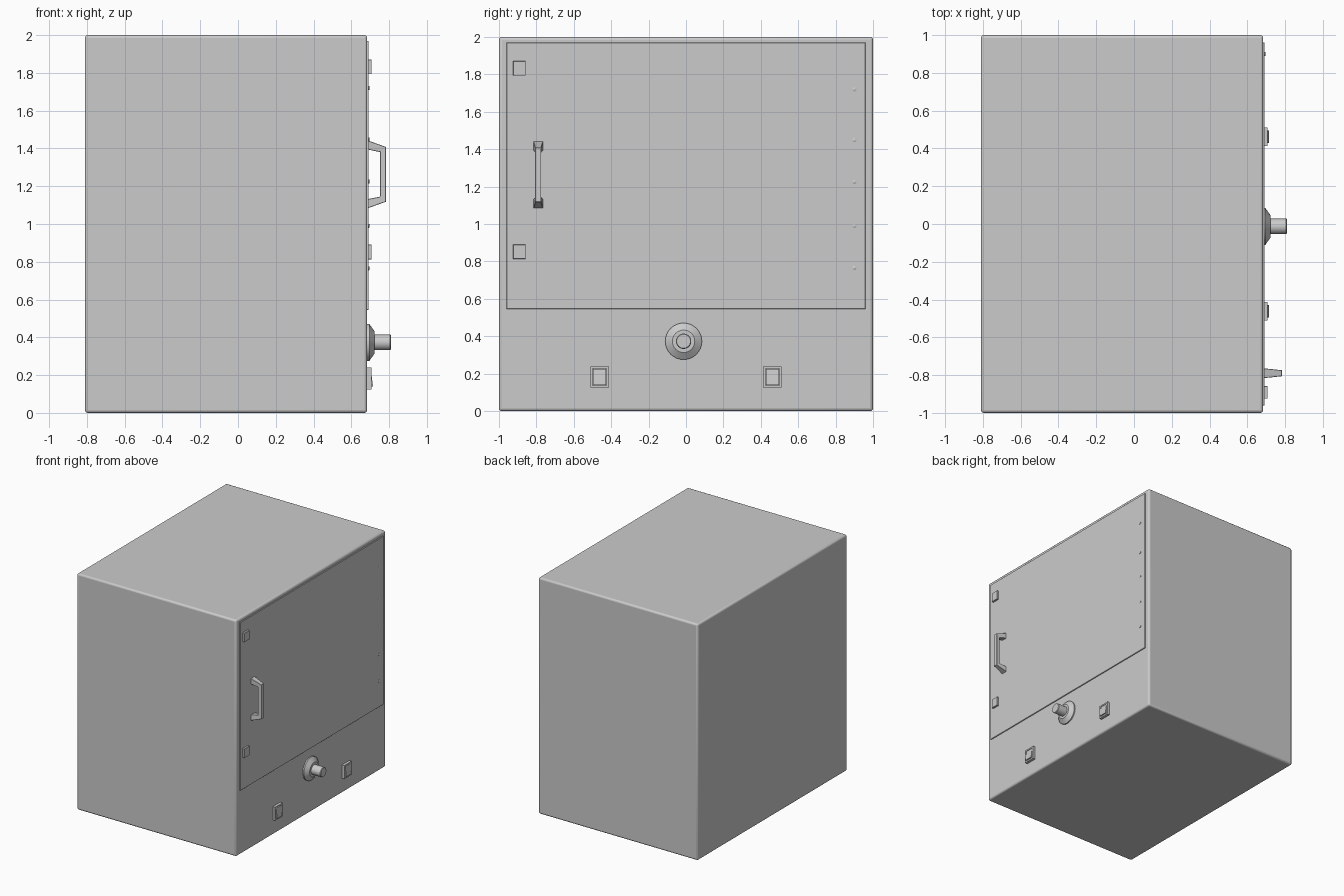
import bpy, bmesh, math
from mathutils import Matrix

if "Cube" in bpy.data.objects:
    bpy.data.objects.remove(bpy.data.objects["Cube"])

FACE = 0.684  # x of the cabinet's front panel


def finish(name, bm, bevel=0.0, segments=2, smooth=False):
    bmesh.ops.recalc_face_normals(bm, faces=bm.faces)
    mesh = bpy.data.meshes.new(name)
    bm.to_mesh(mesh)
    bm.free()
    ob = bpy.data.objects.new(name, mesh)
    bpy.context.collection.objects.link(ob)
    if bevel:
        mod = ob.modifiers.new("bevel", 'BEVEL')
        mod.width, mod.segments = bevel, segments
    if smooth:
        bpy.ops.object.select_all(action='DESELECT')
        ob.select_set(True)
        bpy.context.view_layer.objects.active = ob
        bpy.ops.object.shade_smooth_by_angle(angle=math.radians(35))
    return ob


def box(name, x, y, z, bevel=0.0, segments=2, smooth=False):
    bm = bmesh.new()
    size = [b - a for a, b in (x, y, z)]
    mid = [(a + b) / 2 for a, b in (x, y, z)]
    bmesh.ops.create_cube(bm, size=1, matrix=Matrix.Translation(mid) @ Matrix.Diagonal((*size, 1)))
    return finish(name, bm, bevel, segments, smooth)


def lathe(name, profile, y, z, sides):
    """Spin (x, radius) points about an axis along x."""
    bm = bmesh.new()
    rings = [[bm.verts.new((x, y + r * math.cos(2 * math.pi * i / sides),
                            z + r * math.sin(2 * math.pi * i / sides)))
              for i in range(sides)] for x, r in profile]
    for a, b in zip(rings, rings[1:]):
        for i in range(sides):
            j = (i + 1) % sides
            bm.faces.new((a[i], a[j], b[j], b[i]))
    bm.faces.new(rings[0])
    bm.faces.new(rings[-1])
    return finish(name, bm, smooth=True)


# Cabinet and door panel
box("cabinet", (-0.81, FACE), (-1, 1), (0, 2), 0.015, 3, True)
box("door", (FACE - 0.02, 0.692), (-0.96, 0.96), (0.545, 1.97), 0.002, 1)

# Square latches on the opening side
for z in (0.852, 1.832):
    box("latch", (0.68, 0.708), (-0.925, -0.857), (z - 0.039, z + 0.039), 0.002, 1)

# Door handle: bracket outline, narrower towards the grip
outline = [(0.688, 1.442), (0.784, 1.408), (0.784, 1.118), (0.688, 1.084),
           (0.688, 1.132), (0.752, 1.145), (0.752, 1.381), (0.688, 1.394)]
bm = bmesh.new()
sides = []
for s in (-1, 1):
    sides.append([bm.verts.new((x, -0.79 + s * (0.026 if x < 0.7 else 0.016), z)) for x, z in outline])
n = len(outline)
for i in range(n):
    j = (i + 1) % n
    bm.faces.new((sides[0][i], sides[0][j], sides[1][j], sides[1][i]))
for side in sides:
    for idx in ((0, 1, 6, 7), (1, 2, 5, 6), (2, 3, 4, 5)):
        bm.faces.new([side[k] for k in idx])
finish("door_handle", bm, 0.002, 1)

# Rivets down the hinge side
for z in (0.765, 0.99, 1.225, 1.448, 1.72):
    lathe("rivet", [(0.685, 0.011), (0.694, 0.011), (0.697, 0.006)], 0.9, z, 12)

# Control knob: flared skirt and round grip
lathe("knob", [(0.68, 0.098), (0.695, 0.098), (0.722, 0.06), (0.722, 0.041),
               (0.806, 0.041), (0.81, 0.037)], -0.013, 0.373, 32)

# Rocker switches: bezel frame with a tilted rocker
for y in (-0.462, 0.462):
    bm = bmesh.new()
    loops = [[bm.verts.new((x, y + sy * hy, 0.182 + sz * hz))
              for sy, sz in ((-1, -1), (1, -1), (1, 1), (-1, 1))]
             for x, hy, hz in ((0.68, 0.049, 0.057), (0.706, 0.049, 0.057),
                               (0.706, 0.037, 0.045), (0.69, 0.037, 0.045))]
    for a, b in zip(loops, loops[1:]):
        for i in range(4):
            j = (i + 1) % 4
            bm.faces.new((a[i], a[j], b[j], b[i]))
    bm.faces.new(loops[0])
    bm.faces.new(loops[-1])
    finish("switch_bezel", bm)
    rocker = box("switch_rocker", (0.685, 0.715), (y - 0.034, y + 0.034), (0.14, 0.224))
    for v in rocker.data.vertices:
        if v.co.x > 0.7 and v.co.z > 0.18:
            v.co.x = 0.704
